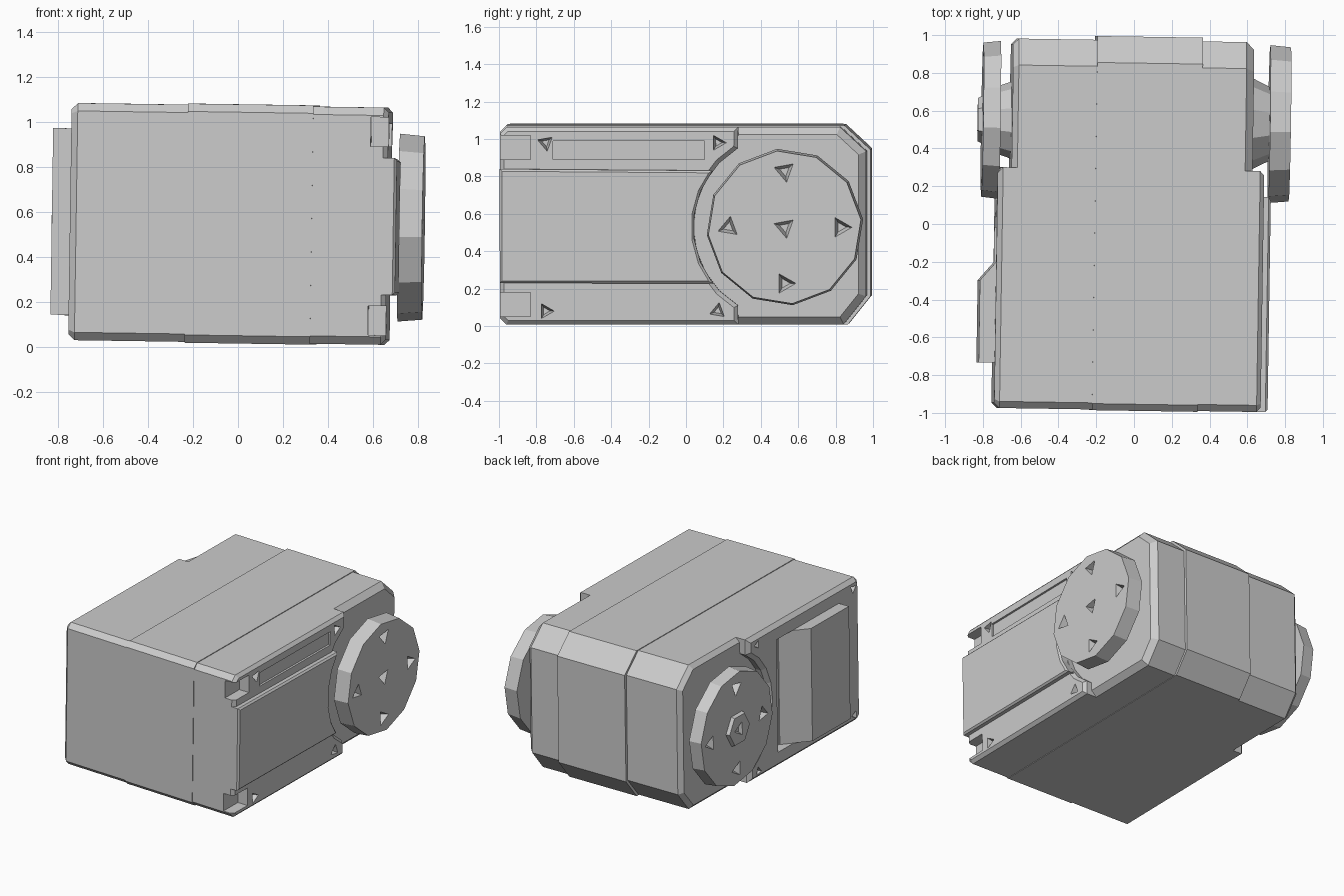
import bpy, bmesh, math
from mathutils import Matrix

cube = bpy.data.objects.get("Cube")
if cube:
    bpy.data.objects.remove(cube, do_unlink=True)

grey = bpy.data.materials.new("light_grey_plastic")
grey.use_nodes = True
grey.diffuse_color = (0.6, 0.6, 0.6, 1)
grey.node_tree.nodes["Principled BSDF"].inputs["Base Color"].default_value = (0.6, 0.6, 0.6, 1)

AXIS = 0.54        # y and z of the output shaft
ARC = 0.49         # clearance radius around the horns


def finish(name, bm):
    bmesh.ops.recalc_face_normals(bm, faces=bm.faces)
    mesh = bpy.data.meshes.new(name)
    bm.to_mesh(mesh)
    bm.free()
    mesh.materials.append(grey)
    obj = bpy.data.objects.new(name, mesh)
    bpy.context.collection.objects.link(obj)
    return obj


def prism(name, points, x0, x1, bevel=0):
    """Extrude a (y, z) outline from x0 to x1, bevelling the rim at x1."""
    bm = bmesh.new()
    face = bm.faces.new([bm.verts.new((x0, y, z)) for y, z in points])
    ext = bmesh.ops.extrude_face_region(bm, geom=[face])
    verts = [g for g in ext["geom"] if isinstance(g, bmesh.types.BMVert)]
    bmesh.ops.translate(bm, verts=verts, vec=(x1 - x0, 0, 0))
    if bevel:
        rim = [e for e in bm.edges if all(abs(v.co.x - x1) < 1e-5 for v in e.verts)]
        bmesh.ops.bevel(bm, geom=rim, offset=bevel, segments=1, affect='EDGES')
    return finish(name, bm)


def box(name, x, y, z):
    return prism(name, [(y[0], z[0]), (y[1], z[0]), (y[1], z[1]), (y[0], z[1])], *x)


def drum(name, x0, x1, r0, r1, sides, y=AXIS, z=AXIS, spin=0):
    """Tapered cylinder along x."""
    bm = bmesh.new()
    place = (Matrix.Translation(((x0 + x1) / 2, y, z)) @ Matrix.Rotation(spin, 4, 'X')
             @ Matrix.Rotation(math.pi / 2, 4, 'Y'))
    if x1 < x0:
        x0, x1, r0, r1 = x1, x0, r1, r0
    bmesh.ops.create_cone(bm, cap_ends=True, segments=sides, radius1=r0, radius2=r1,
                          depth=x1 - x0, matrix=place)
    return finish(name, bm)


def cut(obj, cutters):
    for c in cutters:
        mod = obj.modifiers.new("cut", 'BOOLEAN')
        mod.operation, mod.solver, mod.object = 'DIFFERENCE', 'EXACT', c
        bpy.context.view_layer.objects.active = obj
        bpy.ops.object.modifier_apply(modifier=mod.name)


def discard(cutters):
    for c in cutters:
        bpy.data.objects.remove(c, do_unlink=True)


def pits(x, side, places, r, depth=0.06):
    """Three-sided screw pits sunk into the face at x."""
    return [drum("pit_cutter", x + side * 0.01, x - side * depth, r, r * 0.45, 3, y, z, i * 0.7)
            for i, (y, z) in enumerate(places)]


def outline(front, back, low, high):
    c = 0.035
    return [(front, low + c), (front + c, low), (back - 0.12, low), (back, low + 0.15),
            (back, high - 0.13), (back - 0.14, high), (front + c, high), (front, high - c)]


def arc(a0, a1, steps=8):
    angles = [math.radians(a0 + (a1 - a0) * i / steps) for i in range(steps + 1)]
    return [(AXIS + ARC * math.cos(a), AXIS + ARC * math.sin(a)) for a in angles]


FRONT, BACK, LOW, HIGH = -0.985, 0.972, 0.018, 1.073
side_outline = outline(FRONT, BACK, LOW, HIGH)

# Three slices of the housing
prism("middle_housing", outline(FRONT - 0.004, 0.992, LOW - 0.004, HIGH + 0.005), -0.215, 0.343)
prism("right_housing", side_outline, -0.21, -0.66, 0.03)
left_housing = prism("left_housing", side_outline, 0.338, 0.616, 0.04)

# Side plates scooped around the horns
cover = side_outline[:2] + [(0.29, LOW)] + arc(239, 121) + [(0.29, HIGH)] + side_outline[-2:]
cover = [p for i, p in enumerate(cover) if i == 0 or p != cover[i - 1]]
left_cover = prism("left_cover", cover, 0.57, 0.678, 0.022)
right_cover = prism("right_cover", cover, -0.62, -0.733, 0.028)

# Raised panel on the left cover
panel = [(FRONT, 0.24)] + arc(218, 142, 5) + [(FRONT, 0.85)]
prism("left_raised_panel", panel, 0.65, 0.718, 0.012)

# Screw pits, corner notches and strip grooves of the left cover
notches = [box("notch_cutter", (0.6, 0.8), (-1.1, -0.82), z) for z in ((0.9, 1.03), (0.06, 0.19))]
grooves = [box("groove_cutter", (0.663, 0.8), (-0.7, 0.11), (0.9, 1.0))]
screws = pits(0.678, 1, [(y, z) for y in (-0.74, 0.18) for z in (0.09, 0.99)], 0.05)
cut(left_housing, notches)
cut(left_cover, notches + grooves + screws)
discard(notches + grooves + screws)

# Pocket and screw pits of the right cover
pocket = [box("pocket_cutter", (-0.665, -0.9), (-0.6, -0.03), (0.13, 0.96))]
screws = pits(-0.733, -1, [(y, z) for y in (-0.91, 0.19) for z in (0.075, 1.005)], 0.036)
cut(right_cover, pocket + screws)
discard(pocket + screws)

# Connector block with a sloping back end
bm = bmesh.new()
block = [(-0.65, -0.745), (-0.817, -0.745), (-0.817, -0.31), (-0.67, -0.14), (-0.65, -0.14)]
low_face = bm.faces.new([bm.verts.new((x, y, 0.13)) for x, y in block])
ext = bmesh.ops.extrude_face_region(bm, geom=[low_face])
bmesh.ops.translate(bm, vec=(0, 0, 0.83),
                    verts=[g for g in ext["geom"] if isinstance(g, bmesh.types.BMVert)])
finish("connector_block", bm)

# Horns with five pits each, on short tapered shafts
ring = [(AXIS + 0.3 * math.cos(a), AXIS + 0.3 * math.sin(a))
        for a in (0, math.pi / 2, math.pi, 3 * math.pi / 2)]
drum("left_shaft", 0.6, 0.72, 0.25, 0.19, 10)
drum("right_shaft", -0.64, -0.73, 0.21, 0.18, 10)
left_horn = drum("left_horn", 0.707, 0.817, 0.42, 0.41, 12, spin=0.1)
right_horn = drum("right_horn", -0.72, -0.812, 0.42, 0.41, 12, spin=0.1)
right_hub = drum("right_hub", -0.79, -0.836, 0.135, 0.115, 6)
for horn, x, side, places in ((left_horn, 0.817, 1, ring + [(AXIS, AXIS)]),
                              (right_horn, -0.812, -1, ring),
                              (right_hub, -0.836, -1, [(AXIS, AXIS)])):
    holes = pits(x, side, places, 0.066, 0.05 if horn is not right_hub else 0.03)
    cut(horn, holes)
    discard(holes)

# The whole unit leans by about one degree
pivot = Matrix.Translation((0, 0, 0.545))
lean = (pivot @ Matrix.Rotation(-0.0155, 4, 'Z') @ Matrix.Rotation(0.015, 4, 'Y')
        @ pivot.inverted())
for obj in bpy.context.collection.objects:
    if obj.type == 'MESH' and obj.data.materials and obj.data.materials[0] == grey:
        obj.data.transform(lean)
